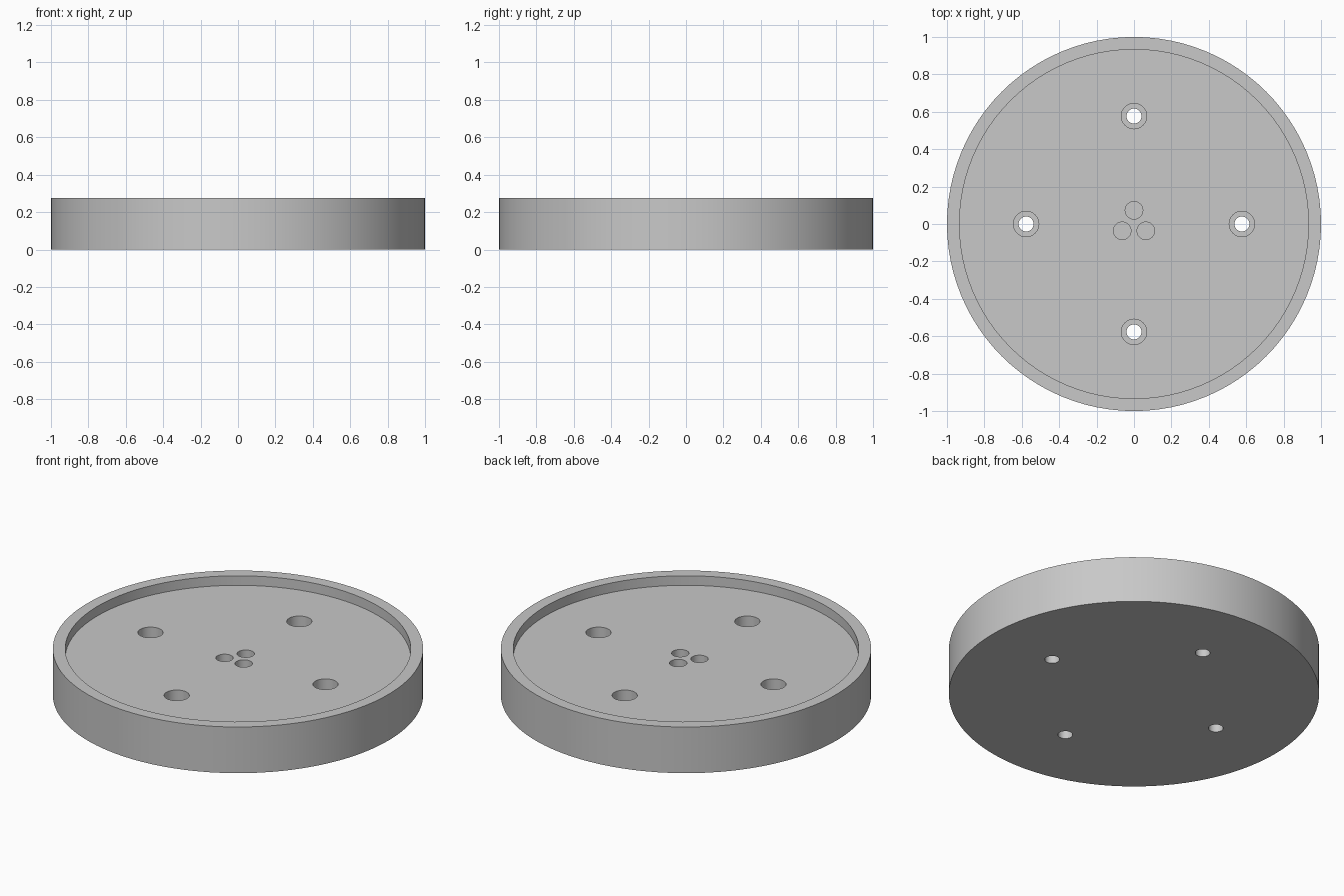
import bpy
import math

if "Cube" in bpy.data.objects:
    bpy.data.objects.remove(bpy.data.objects["Cube"])

HEIGHT, FLOOR = 0.275, 0.218

grey = bpy.data.materials.new("plain grey")
grey.diffuse_color = (0.58, 0.58, 0.58, 1)
grey.use_nodes = True
grey.node_tree.nodes["Principled BSDF"].inputs["Base Color"].default_value = grey.diffuse_color


def cylinder(name, radius, z0, z1, x=0, y=0, sides=48):
    bpy.ops.mesh.primitive_cylinder_add(vertices=sides, radius=radius, depth=z1 - z0,
                                        location=(x, y, (z0 + z1) / 2))
    ob = bpy.context.object
    ob.name = name
    ob.data.materials.append(grey)
    return ob


def cut(body, cutter):
    mod = body.modifiers.new(cutter.name, 'BOOLEAN')
    mod.operation = 'DIFFERENCE'
    mod.solver = 'EXACT'
    mod.object = cutter
    bpy.context.view_layer.objects.active = body
    bpy.ops.object.modifier_apply(modifier=mod.name)
    bpy.data.objects.remove(cutter, do_unlink=True)


# Round plate with a shallow recess inside a raised rim
plate = cylinder("round_plate", 1.0, 0, HEIGHT, sides=96)
cut(plate, cylinder("recess", 0.933, FLOOR, HEIGHT + 0.1, sides=96))

# Four counterbored screw holes
for i in range(4):
    a = i * math.pi / 2
    x, y = 0.577 * math.cos(a), 0.577 * math.sin(a)
    cut(plate, cylinder("counterbore", 0.068, 0.12, HEIGHT + 0.1, x, y))
    cut(plate, cylinder("screw_hole", 0.04, -0.1, HEIGHT + 0.1, x, y))

# Three blind holes around the centre
for i in range(3):
    a = math.pi / 2 + i * math.tau / 3
    cut(plate, cylinder("blind_hole", 0.047, 0.11, HEIGHT + 0.1,
                        0.073 * math.cos(a), 0.073 * math.sin(a)))

# Smooth round walls, sharp rims
bpy.ops.object.select_all(action='DESELECT')
plate.select_set(True)
bpy.context.view_layer.objects.active = plate
bpy.ops.object.shade_smooth_by_angle(angle=math.radians(30))
